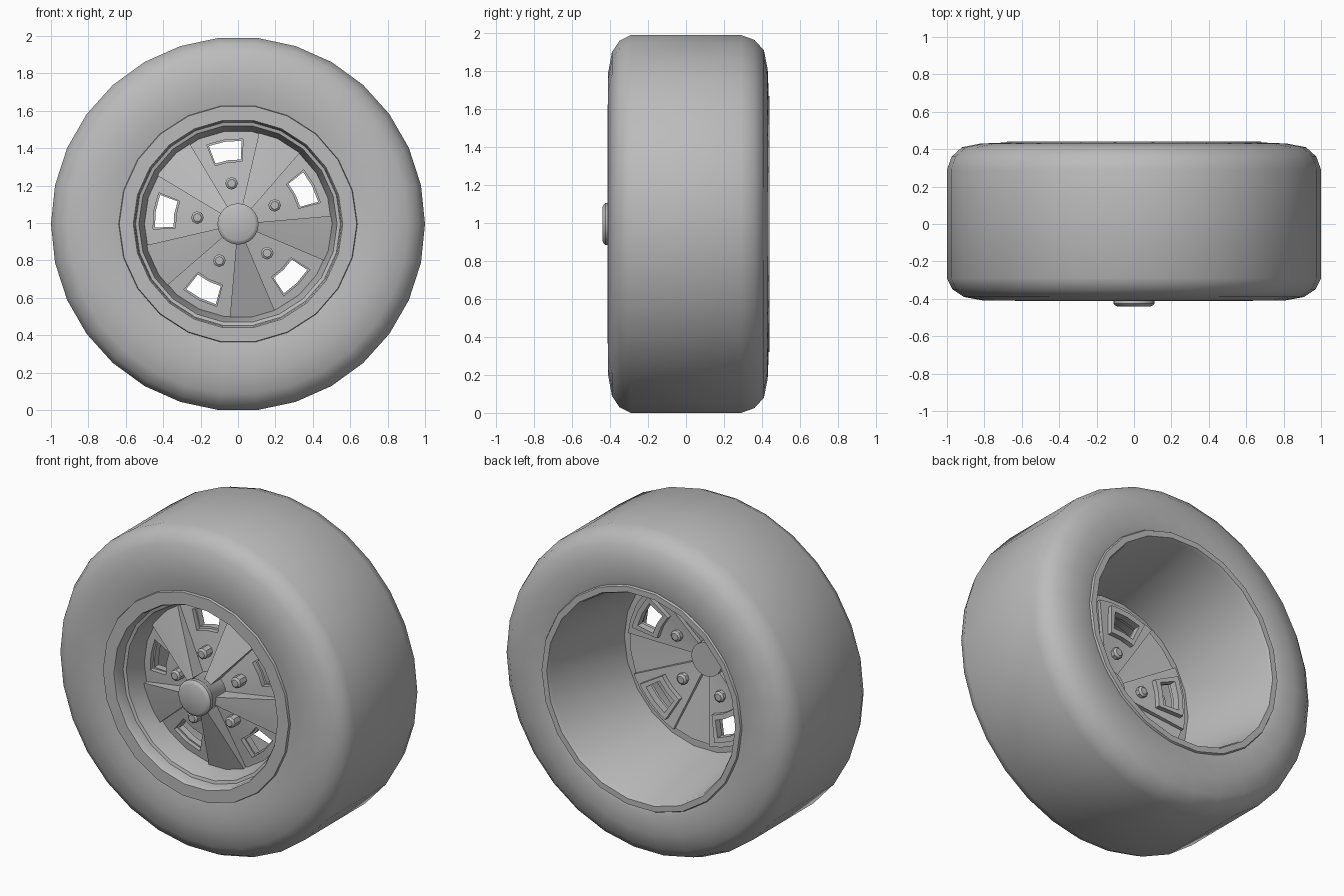
import bpy, bmesh
from math import cos, sin, radians, tau

cube = bpy.data.objects.get("Cube")
if cube:
    bpy.data.objects.remove(cube)

AXLE = 0.9945   # height of the wheel centre
FIRST = 99      # angle of the first window
STEP = 72       # five-fold pattern

grey = bpy.data.materials.new("plain grey")
grey.use_nodes = True
colour = (0.5, 0.5, 0.5, 1)
grey.diffuse_color = colour
grey.node_tree.nodes["Principled BSDF"].inputs["Base Color"].default_value = colour
parts = []


def polar(r, deg, y):
    a = radians(deg)
    return (r * cos(a), y, AXLE + r * sin(a))


def finish(name, bm):
    bmesh.ops.recalc_face_normals(bm, faces=bm.faces)
    mesh = bpy.data.meshes.new(name)
    bm.to_mesh(mesh)
    bm.free()
    mesh.materials.append(grey)
    ob = bpy.data.objects.new(name, mesh)
    bpy.context.collection.objects.link(ob)
    parts.append(ob)


def lathe(name, profile, sides, closed=True, centre=(0, 0)):
    """Turn a (y, radius) profile about the y axis; open profiles get end caps."""
    bm = bmesh.new()
    cx, cz = centre
    rings = []
    for y, r in profile:
        ring = []
        for i in range(sides):
            x, _, z = polar(r, 360 * i / sides, y)
            ring.append(bm.verts.new((x + cx, y, z + cz)))
        rings.append(ring)
    pairs = list(zip(rings, rings[1:]))
    if closed:
        pairs.append((rings[-1], rings[0]))
    else:
        bm.faces.new(rings[0])
        bm.faces.new(rings[-1])
    for a, b in pairs:
        for i in range(sides):
            j = (i + 1) % sides
            bm.faces.new((a[i], a[j], b[j], b[i]))
    finish(name, bm)


def sector(name, radii, angles, front, back, middle_open=False):
    """Wedge plate whose front and back depths run from hub to rim."""
    bm = bmesh.new()

    def depth(r, ends):
        t = (r - 0.08) / 0.43
        return ends[0] + (ends[1] - ends[0]) * t

    layers = [[[bm.verts.new(polar(r, a, depth(r, ends))) for a in angles]
               for r in radii] for ends in (front, back)]
    for grid in layers:
        for i in range(len(radii) - 1):
            for j in range(len(angles) - 1):
                if middle_open and i == 1 and 0 < j < len(angles) - 2:
                    continue
                bm.faces.new((grid[i][j], grid[i + 1][j],
                              grid[i + 1][j + 1], grid[i][j + 1]))
    # walls join every open edge of the front layer to the back layer
    twin = {}
    for fr, br in zip(*layers):
        twin.update(zip(fr, br))
    for e in [e for e in bm.edges if e.is_boundary and e.verts[0] in twin]:
        a, b = e.verts
        bm.faces.new((a, b, twin[b], twin[a]))
    loose = [v for v in bm.verts if not v.link_faces]
    bmesh.ops.delete(bm, geom=loose, context='VERTS')
    finish(name, bm)


# Tyre
lathe("tyre", [(-.395, .62), (-.41, .70), (-.41, .80), (-.39, .91), (-.35, .97),
               (-.29, 1), (.29, 1), (.36, .975), (.41, .92), (.43, .82),
               (.435, .70), (.42, .66)], 30)

# Rim: front lip, stepped dish, barrel and back lip
lathe("rim", [(-.39, .64), (-.413, .635), (-.413, .56), (-.40, .553), (-.34, .548),
              (-.335, .53), (-.21, .50), (-.19, .50), (-.19, .555), (.42, .635),
              (.44, .645), (.44, .68), (.42, .69)], 22)

# Hub and cap
lathe("hub", [(-.44, .09), (-.435, .10), (-.425, .11), (-.40, .11), (-.39, .103),
              (-.20, .103)], 24, closed=False)

for k in range(5):
    mid = FIRST + STEP * k
    # Recessed plate with a window
    sector(f"window_plate_{k + 1}", (.08, .335, .455, .51),
           [mid + d for d in (-22, -12.5, 0, 12.5, 22)],
           (-.27, -.20), (-.22, -.16), middle_open=True)
    # Border around the window on the back
    sector(f"window_border_{k + 1}", (.315, .345, .445, .475),
           [mid + d for d in (-15, -11.5, 0, 11.5, 15)],
           (-.23, -.175), (-.19, -.13), middle_open=True)
    # Raised spoke
    sector(f"spoke_{k + 1}", (.08, .51),
           [mid + 36 + d for d in (-14, 0, 14)],
           (-.37, -.22), (-.25, -.18))
    # Wheel bolt
    x, _, z = polar(.22, mid, 0)
    lathe(f"bolt_{k + 1}", [(-.31, .022), (-.30, .034), (-.18, .034), (-.17, .022)],
          8, closed=False, centre=(x, z - AXLE))

# Smooth rounded surfaces while keeping edges sharp
bpy.ops.object.select_all(action='DESELECT')
for ob in parts:
    ob.select_set(True)
bpy.context.view_layer.objects.active = parts[0]
bpy.ops.object.shade_smooth_by_angle(angle=radians(35))
